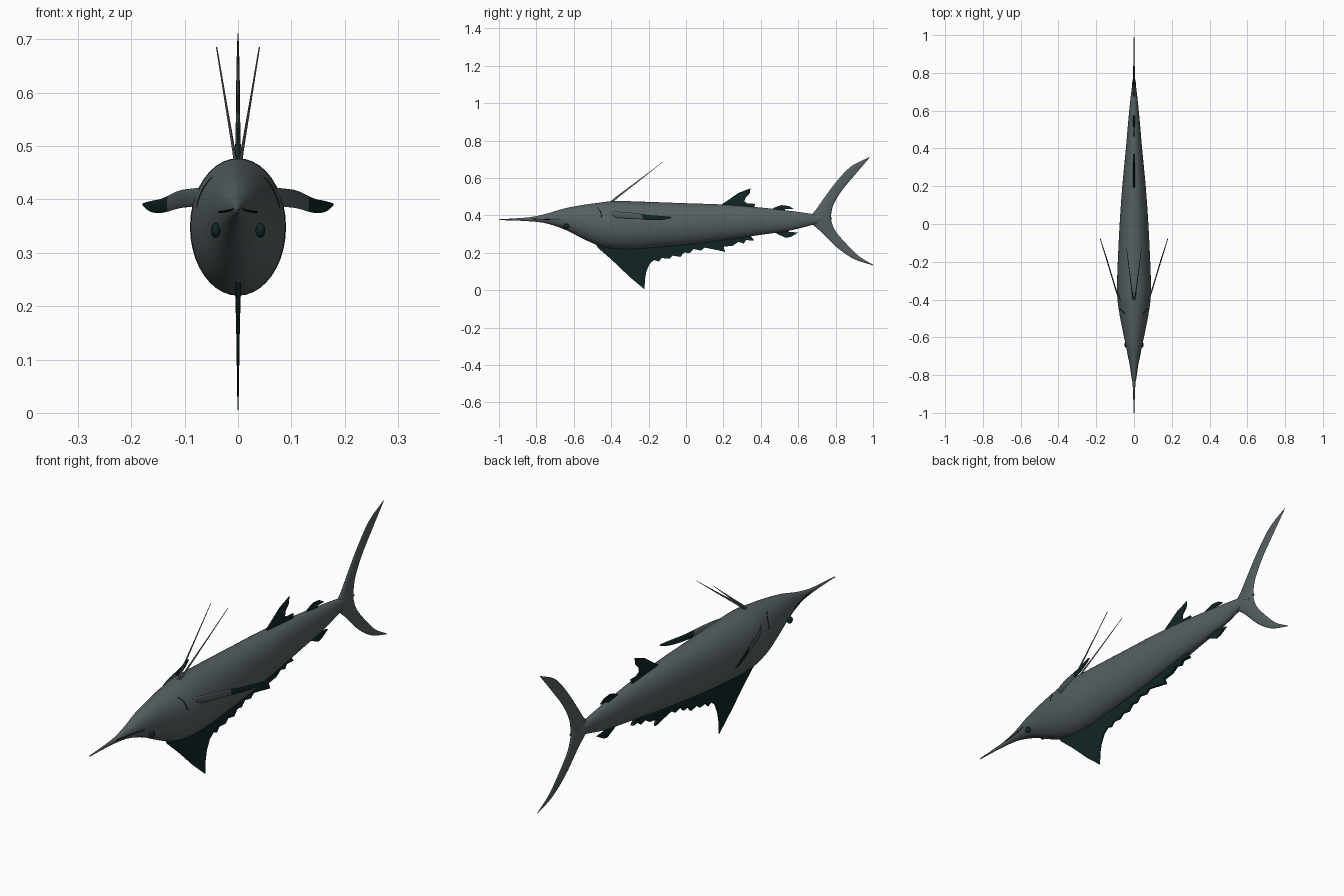
import bpy, bmesh, math
from mathutils import Vector

cube = bpy.data.objects.get("Cube")
if cube:
    bpy.data.objects.remove(cube, do_unlink=True)


def material(name, rgb):
    m = bpy.data.materials.new(name)
    m.use_nodes = True
    m.diffuse_color = (*rgb, 1)
    bsdf = m.node_tree.nodes["Principled BSDF"]
    bsdf.inputs["Base Color"].default_value = (*rgb, 1)
    bsdf.inputs["Roughness"].default_value = 0.7
    return m


SKIN = material("slate grey", (0.09, 0.115, 0.12))
DARK = material("dark teal", (0.006, 0.019, 0.019))
BLACK = material("near black", (0.006, 0.008, 0.008))


def finish(name, bm, mats, angle=40):
    bmesh.ops.recalc_face_normals(bm, faces=bm.faces)
    mesh = bpy.data.meshes.new(name)
    bm.to_mesh(mesh)
    bm.free()
    obj = bpy.data.objects.new(name, mesh)
    bpy.context.collection.objects.link(obj)
    for m in mats:
        mesh.materials.append(m)
    bpy.ops.object.select_all(action="DESELECT")
    obj.select_set(True)
    bpy.context.view_layer.objects.active = obj
    bpy.ops.object.shade_smooth_by_angle(angle=math.radians(angle))
    return obj


def spline(pts, steps):
    """Catmull-Rom through equal-length vectors."""
    out = []
    for i in range(len(pts) - 1):
        b, c = pts[i], pts[i + 1]
        a = pts[i - 1] if i else b
        d = pts[i + 2] if i + 2 < len(pts) else c
        for k in range(steps):
            t = k / steps
            out.append(b + (c - a) * (t / 2) + (a * 2 - b * 5 + c * 4 - d) * (t * t / 2)
                       + (b * 3 - a - c * 3 + d) * (t ** 3 / 2))
    return out + [pts[-1]]


def loft(name, sections, mats, segs=16, steps=5, rule=None):
    """Elliptical rings, each given by leading edge, trailing edge and side offset."""
    tracks = [spline([Vector(s[k]) for s in sections], steps) for k in range(3)]
    bm = bmesh.new()
    rings = []
    for lead, trail, side in zip(*tracks):
        mid, half = (lead + trail) / 2, (lead - trail) / 2
        angles = [2 * math.pi * j / segs for j in range(segs)]
        rings.append([bm.verts.new(mid + half * math.cos(a) + side * math.sin(a))
                      for a in angles])
    for r, q in zip(rings, rings[1:]):
        for j in range(segs):
            k = (j + 1) % segs
            bm.faces.new((r[j], r[k], q[k], q[j]))
    bm.faces.new(rings[0])
    bm.faces.new(rings[-1])
    if rule:
        for f in bm.faces:
            f.material_index = rule(f.calc_center_median())
    return finish(name, bm, mats, 60)


def plate(name, outline, root, tip, depth):
    """Flat fin in the x=0 plane, thinning away from the body axis."""
    bm = bmesh.new()
    sides = []
    for s in (1, -1):
        verts = []
        for y, z in outline:
            f = min(1, max(0, (abs(z - 0.36) - 0.08) / depth))
            verts.append(bm.verts.new((s * (root + (tip - root) * f), y, z)))
        sides.append(verts)
        bm.faces.new(verts)
    a, b = sides
    for i in range(len(a)):
        j = (i + 1) % len(a)
        bm.faces.new((a[i], a[j], b[j], b[i]))
    return finish(name, bm, [DARK], 30)


# Body and bill: y, top, bottom, half width
stations = [
    (-1, .379, .375, .002), (-.9, .385, .372, .005), (-.83, .391, .368, .009),
    (-.75, .408, .358, .02), (-.65, .437, .325, .042), (-.55, .456, .275, .063),
    (-.47, .467, .24, .078), (-.38, .477, .222, .089), (-.25, .474, .222, .088),
    (0, .465, .243, .076), (.2, .458, .268, .062), (.4, .442, .296, .043),
    (.55, .425, .318, .03), (.66, .41, .345, .019), (.72, .4, .36, .012),
    (.78, .387, .38, .003)]
loft("body", [((0, y, t), (0, y, b), (w, 0, 0)) for y, t, b, w in stations],
     [SKIN], segs=40, steps=5)


def skin_x(y, z):
    """Half width of the body at a given length and height."""
    for p, q in zip(stations, stations[1:]):
        if p[0] <= y <= q[0]:
            f = (y - p[0]) / (q[0] - p[0])
            t, b, w = (p[k] + (q[k] - p[k]) * f for k in (1, 2, 3))
            u = (2 * z - t - b) / (t - b)
            return w * math.sqrt(max(0, 1 - u * u))
    return 0


# Crescent tail: leading and trailing edge of each lobe, with thickness
upper = [((.66, .395), (.775, .365), .012), ((.69, .425), (.777, .41), .009),
         ((.74, .495), (.79, .46), .006), ((.80, .575), (.835, .535), .004),
         ((.88, .66), (.91, .625), .003), ((.98, .711), (.981, .708), .001)]
lower = [((.66, .365), (.775, .4), .012), ((.69, .34), (.777, .37), .009),
         ((.735, .3), (.80, .315), .006), ((.81, .226), (.86, .245), .004),
         ((.9, .166), (.925, .182), .003), ((1, .133), (.999, .137), .001)]
for name, lobe in (("upper_tail_lobe", upper), ("lower_tail_lobe", lower)):
    loft(name, [((0, *a), (0, *b), (t, 0, 0)) for a, b, t in lobe], [SKIN])

# Upright ragged fins
plate("large_lower_fin", [
    (-.49, .26), (-.47, .226), (-.4, .165), (-.3, .07), (-.222, .005), (-.219, .06),
    (-.212, .1), (-.195, .14), (-.17, .162), (-.145, .153), (-.13, .172), (-.09, .168),
    (-.07, .185), (-.03, .178), (-.01, .202), (.02, .198), (.04, .22), (.08, .212),
    (.1, .228), (.15, .218), (.21, .205), (.2, .232), (.25, .238), (.28, .258),
    (.31, .25), (.32, .268), (.365, .265), (.34, .3), (.2, .3), (0, .28), (-.3, .26)],
    .007, .001, .2)
plate("tall_upper_fin", [
    (.18, .44), (.195, .462), (.24, .492), (.28, .52), (.345, .545), (.34, .515),
    (.318, .495), (.312, .475), (.33, .463), (.37, .462), (.36, .43)], .005, .001, .1)
plate("small_upper_fin", [
    (.45, .42), (.47, .441), (.51, .455), (.55, .45), (.575, .435), (.53, .435),
    (.53, .41)], .004, .001, .03)
plate("small_lower_fin", [
    (.46, .32), (.49, .3), (.535, .28), (.56, .285), (.6, .308), (.55, .312),
    (.54, .335)], .004, .001, .03)

for s, side in ((1, "left"), (-1, "right")):
    # Swept side fin, dark towards the tip
    path = [(-.41, .07, .422, .388, .005), (-.37, .09, .42, .386, .004),
            (-.3, .112, .416, .383, .003), (-.2, .142, .402, .375, .003),
            (-.13, .164, .397, .377, .002), (-.085, .178, .393, .388, .001)]
    loft(side + "_side_fin",
         [((s * x, y, t), (s * x, y + .01, b), (s * d, 0, 0)) for y, x, t, b, d in path],
         [SKIN, DARK], segs=12, rule=lambda c: int(c.y > -.235))

    # Long thread-like fin
    thread = [(-.4, .004, .465, .012), (-.375, .008, .492, .008),
              (-.25, .024, .588, .004), (-.125, .04, .685, .001)]
    loft(side + "_thread_fin",
         [((s * x, y - d / 2, z + d / 2), (s * x, y + d / 2, z - d / 2),
           (s * (.001 + d / 4), 0, 0)) for y, x, z, d in thread], [SKIN], segs=8)

    # Eye
    bm = bmesh.new()
    bmesh.ops.create_uvsphere(bm, u_segments=20, v_segments=12, radius=1)
    for v in bm.verts:
        v.co = Vector((s * .042 + v.co.x * .009, -.64 + v.co.y * .015, .342 + v.co.z * .014))
    finish(side + "_eye", bm, [DARK])

    # Mouth and gill creases lying on the skin
    for name, pts in (("mouth_line", [(-.83, .382), (-.79, .38), (-.74, .378), (-.68, .376)]),
                      ("gill_line", [(-.475, .442), (-.46, .425), (-.453, .405), (-.45, .385)])):
        secs = []
        for y, z in pts:
            c = Vector((s * skin_x(y, z), y, z))
            across = Vector((0, 0, .0018)) if name == "mouth_line" else Vector((0, .0025, 0))
            secs.append((c + across, c - across, (.0018, 0, 0)))
        loft(side + "_" + name, secs, [BLACK], segs=8)
